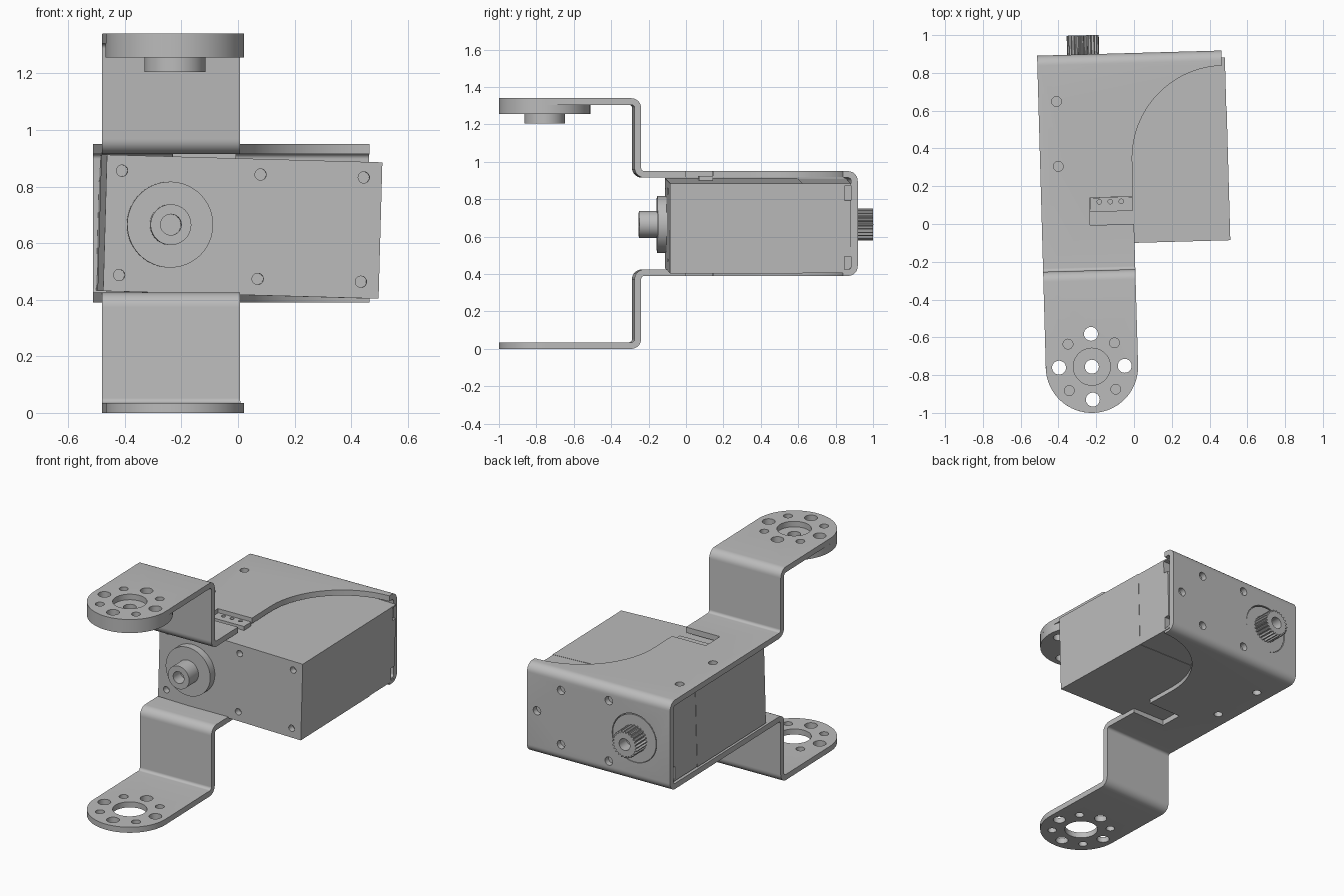
import bpy, bmesh, math
from mathutils import Matrix, Vector

if "Cube" in bpy.data.objects:
    bpy.data.objects.remove(bpy.data.objects["Cube"])

grey = bpy.data.materials.new("plain_grey")
grey.diffuse_color = (0.5, 0.5, 0.5, 1)
grey.use_nodes = True
grey.node_tree.nodes["Principled BSDF"].inputs["Base Color"].default_value = grey.diffuse_color

YAW = Matrix.Rotation(math.radians(1.6), 4, 'Z')
SERVO = YAW @ Matrix.Translation((0.014, 0, 0.658)) @ Matrix.Rotation(math.radians(1.6), 4, 'Y')
T = 0.035                     # sheet thickness
HALF = 0.488                  # half width of bracket
CU, CV, R = -0.244, -0.749, 0.2445   # mounting tab centre and radius
Z0, Z1 = 0.39, 0.95           # outer faces of the cage
TOP = 1.34


def make(name, bm):
    bmesh.ops.recalc_face_normals(bm, faces=bm.faces)
    me = bpy.data.meshes.new(name)
    bm.to_mesh(me)
    bm.free()
    ob = bpy.data.objects.new(name, me)
    bpy.context.collection.objects.link(ob)
    return ob


def prism(name, pts, vec):
    """Closed outline of 3D points pushed along vec."""
    bm = bmesh.new()
    f = bm.faces.new([bm.verts.new(p) for p in pts])
    ext = bmesh.ops.extrude_face_region(bm, geom=[f])
    bmesh.ops.translate(bm, vec=vec, verts=[v for v in ext['geom'] if isinstance(v, bmesh.types.BMVert)])
    return make(name, bm)


def box(name, lo, hi):
    pts = [(lo[0], lo[1], lo[2]), (hi[0], lo[1], lo[2]), (hi[0], hi[1], lo[2]), (lo[0], hi[1], lo[2])]
    return prism(name, pts, (0, 0, hi[2] - lo[2]))


def cyl(name, a, b, r, n=48):
    """Cylinder between two points."""
    a, b = Vector(a), Vector(b)
    bm = bmesh.new()
    m = Matrix.Translation((a + b) / 2) @ (b - a).to_track_quat('Z', 'Y').to_matrix().to_4x4()
    bmesh.ops.create_cone(bm, cap_ends=True, segments=n, radius1=r, radius2=r, depth=(b - a).length, matrix=m)
    return make(name, bm)


def boolean(ob, tools, op='DIFFERENCE'):
    for t in tools:
        mod = ob.modifiers.new("cut", 'BOOLEAN')
        mod.operation, mod.solver, mod.object = op, 'EXACT', t
    bpy.context.view_layer.update()
    me = bpy.data.meshes.new_from_object(ob.evaluated_get(bpy.context.evaluated_depsgraph_get()))
    ob.modifiers.clear()
    ob.data = me
    for t in tools:
        bpy.data.objects.remove(t)
    return ob


def finish(ob, matrix):
    ob.data.transform(matrix)
    ob.data.materials.clear()
    ob.data.materials.append(grey)
    ob.data.shade_smooth()
    ob.data.set_sharp_from_angle(angle=math.radians(30))


def arc(cx, cy, r, a0, a1, n):
    return [(cx + r * math.cos(math.radians(a0 + (a1 - a0) * i / n)),
             cy + r * math.sin(math.radians(a0 + (a1 - a0) * i / n))) for i in range(n + 1)]


def tab_holes(z0, z1, big=True, small=True):
    out = []
    for i in range(8):
        if (i % 2 == 0 and not big) or (i % 2 and not small):
            continue
        a = math.radians(45 * i)
        x, y = CU + 0.174 * math.cos(a), CV + 0.174 * math.sin(a)
        out.append(cyl("cutter", (x, y, z0), (x, y, z1), 0.026 if i % 2 else 0.037, 24))
    return out


# Bracket: bent sheet profile, drawn as the centre line with rounded bends
h = T / 2
path = [(-1.1, h), (-0.24 - h, h), (-0.24 - h, Z0 + h), (0.905 - h, Z0 + h),
        (0.905 - h, Z1 - h), (-0.24 - h, Z1 - h), (-0.24 - h, TOP - h), (-1.1, TOP - h)]
path = [Vector(p) for p in path]
left, right = [], []
for i, p in enumerate(path):
    if i in (0, len(path) - 1):
        d = (path[1] - p if i == 0 else p - path[-2]).normalized()
        n = Vector((-d.y, d.x))
        left.append(p + n * h)
        right.append(p - n * h)
        continue
    d0, d1 = (p - path[i - 1]).normalized(), (path[i + 1] - p).normalized()
    r = 0.035
    c = p - d0 * r + d1 * r
    for k in range(9):
        a = math.radians(90 * k / 8)
        out = d0 * math.sin(a) - d1 * math.cos(a)
        pts = (c + out * (r - h), c + out * (r + h))
        turn_left = d0.x * d1.y - d0.y * d1.x > 0
        left.append(pts[0] if turn_left else pts[1])
        right.append(pts[1] if turn_left else pts[0])
outline = left + right[::-1]
bracket = prism("bent_bracket", [(-HALF, p.x, p.y) for p in outline], (2 * HALF, 0, 0))

# Plan outline: round tab end, notch, quarter-round cutaway
plan = arc(CU, CV, R, 180, 360, 40)
plan += [(0, 0.0), (-0.232, 0.0), (-0.232, 0.145), (0, 0.145)]
plan += arc(HALF + 0.002, 0.335, HALF + 0.002, 180, 90, 28)
plan += [(0.6, 0.825), (0.6, 1.0), (-0.4885, 1.0)]
boolean(bracket, [prism("cutter", [(x, y, -0.5) for x, y in plan], (0, 0, 2.5))], 'INTERSECT')

# Bracket holes
cuts = tab_holes(-0.1, 0.1) + tab_holes(1.25, 1.4)
cuts += [cyl("cutter", (CU, CV, z - 0.1), (CU, CV, z + 0.1), 0.098) for z in (0, TOP)]
for v in (0.316, 0.66):
    cuts.append(cyl("cutter", (-0.392, v, 0.3), (-0.392, v, 0.45), 0.026, 24))
    cuts.append(cyl("cutter", (-0.392, v, 0.9), (-0.392, v, 1.0), 0.026, 24))
for u, z in ((0.42, 0), (0.256, 0.17), (0.256, -0.17), (-0.07, 0.19), (-0.07, -0.19)):
    cuts.append(cyl("cutter", (u, 0.8, 0.668 + z), (u, 1.0, 0.668 + z), 0.026, 24))
cuts.append(cyl("cutter", (-0.245, 0.8, 0.668), (-0.245, 1.0, 0.668), 0.152))
boolean(bracket, cuts)
finish(bracket, YAW)

# Horn disc with boss under the upper tab
disc = cyl("horn_disc", (CU, CV, 1.255), (CU, CV, TOP - T), R, 64)
boolean(disc, tab_holes(1.2, 1.4, small=False) + [cyl("cutter", (CU, CV, 1.2), (CU, CV, 1.4), 0.037, 24)])
finish(disc, YAW)
boss = cyl("horn_boss", (CU, CV, 1.205), (CU, CV, 1.255), 0.108)
boolean(boss, [cyl("cutter", (CU, CV, 1.1), (CU, CV, 1.4), 0.037, 24)])
finish(boss, YAW)

# Servo case, front and rear halves
W, H, AX = 0.487, 0.241, -0.258
front = box("front_case", (-W, -0.1, -H), (W, 0.61, H))
cuts = [cyl("cutter", (x, -0.2, z), (x, -0.06, z), 0.02, 20)
        for x in (-0.432, 0.058, 0.423) for z in (-0.183, 0.186)]
boolean(front, cuts)
finish(front, SERVO)

rear = box("rear_case", (-W + 0.002, 0.61, -H + 0.002), (W - 0.002, 0.869, H - 0.002))
cuts = []
for s in (-1, 1):
    for z in (-0.19, 0.19):
        x = sorted((s * 0.44, s * 0.6))
        cuts.append(box("cutter", (x[0], 0.835, z - 0.04), (x[1], 0.9, z + 0.04)))
boolean(rear, cuts)
finish(rear, SERVO)

# Front bearing: flange and hollow boss
finish(cyl("bearing_flange", (AX, -0.1, 0), (AX, -0.148, 0), 0.152), SERVO)
hub = cyl("bearing_boss", (AX, -0.146, 0), (AX, -0.245, 0), 0.072)
boolean(hub, [cyl("cutter", (AX, -0.3, 0), (AX, -0.17, 0), 0.037, 24)])
finish(hub, SERVO)

# Rear output: collar and toothed shaft
finish(cyl("output_collar", (AX, 0.86, 0), (AX, 0.903, 0), 0.148), SERVO)
teeth = []
for i in range(96):
    a = 2 * math.pi * i / 96
    r = 0.085 if i % 4 < 2 else 0.073
    teeth.append((AX + r * math.cos(a), 0.9, r * math.sin(a)))
shaft = prism("toothed_shaft", teeth, (0, 0.106, 0))
boolean(shaft, [cyl("cutter", (AX, 0.93, 0), (AX, 1.1, 0), 0.037, 24)])
finish(shaft, SERVO)

# Wire socket in the notch
socket = box("wire_socket", (-0.23, 0.07, 0.85), (-0.005, 0.144, 0.925))
boolean(socket, [cyl("cutter", (-0.18 + 0.058 * i, 0.122, 0.9), (-0.18 + 0.058 * i, 0.122, 1.0), 0.012, 16)
                 for i in range(3)])
finish(socket, YAW)
